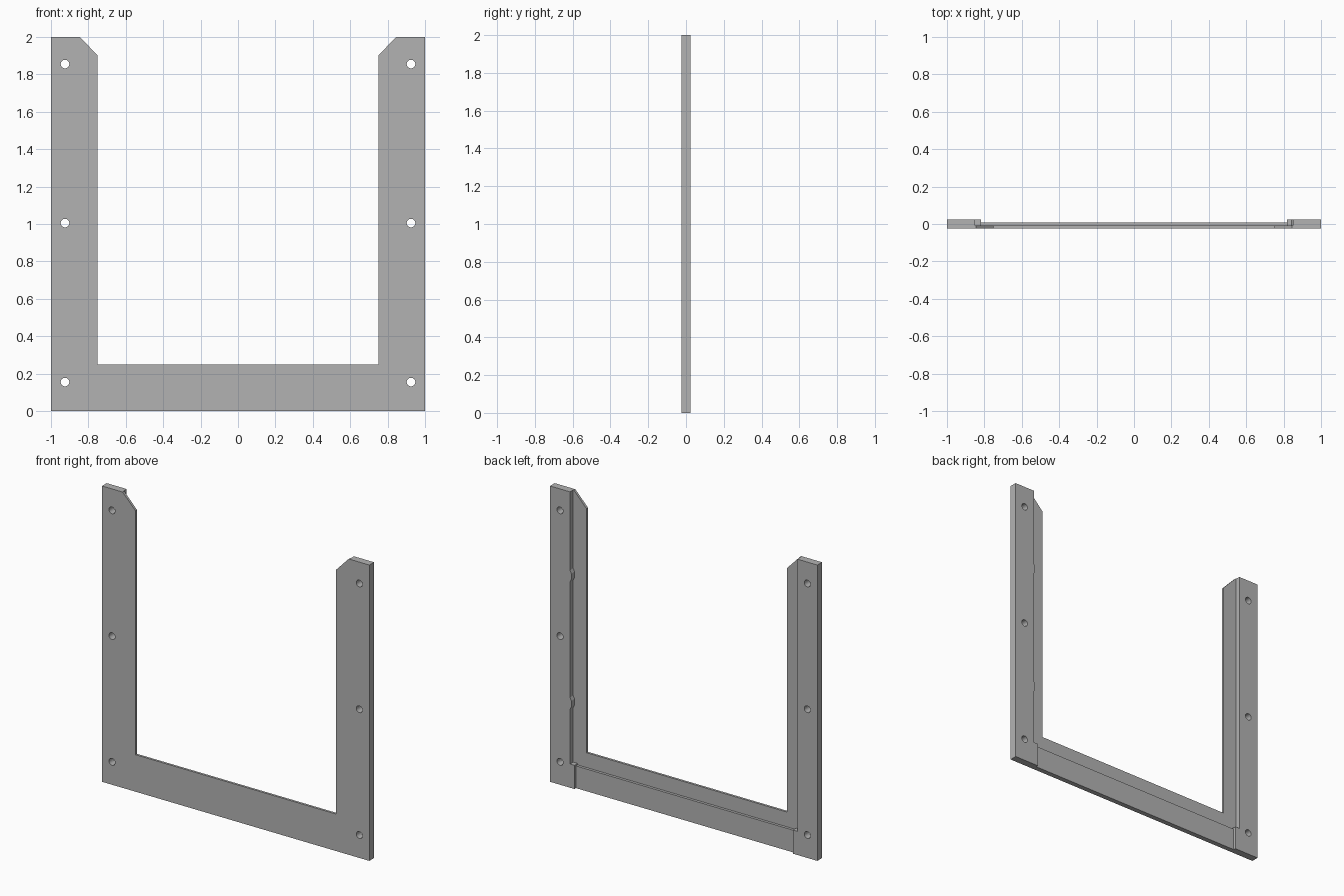
import bpy
import bmesh
import math

cube = bpy.data.objects.get("Cube")
if cube:
    bpy.data.objects.remove(cube, do_unlink=True)

FRONT, STEP, BAR_BACK, BACK = -0.025, -0.009, 0.009, 0.025
RAIL_X, FOOT_X, INNER_X = 0.85, 0.817, 0.75
BAR_Z, SILL_Z = 0.15, 0.25

grey = bpy.data.materials.new("mid_grey")
grey.use_nodes = True
colour = (0.45, 0.45, 0.45, 1)
grey.diffuse_color = colour
grey.node_tree.nodes["Principled BSDF"].inputs["Base Color"].default_value = colour


def prism(name, outline, y0, y1):
    """Extrude an x-z outline from y0 to y1."""
    bm = bmesh.new()
    face = bm.faces.new([bm.verts.new((x, y0, z)) for x, z in outline])
    top = bmesh.ops.extrude_face_region(bm, geom=[face])
    moved = [v for v in top["geom"] if isinstance(v, bmesh.types.BMVert)]
    bmesh.ops.translate(bm, verts=moved, vec=(0, y1 - y0, 0))
    bmesh.ops.recalc_face_normals(bm, faces=bm.faces)
    mesh = bpy.data.meshes.new(name)
    bm.to_mesh(mesh)
    bm.free()
    mesh.materials.append(grey)
    obj = bpy.data.objects.new(name, mesh)
    bpy.context.collection.objects.link(obj)
    return obj


def combine(target, tool, operation):
    """Apply a boolean and discard the tool."""
    mod = target.modifiers.new(operation, "BOOLEAN")
    mod.operation, mod.object, mod.solver = operation, tool, "EXACT"
    bpy.context.view_layer.objects.active = target
    bpy.ops.object.modifier_apply(modifier=mod.name)
    bpy.data.objects.remove(tool, do_unlink=True)


# U-shaped front plate with clipped inner top corners
half = [(INNER_X, SILL_Z), (INNER_X, 1.9), (RAIL_X - 0.005, 2), (1, 2), (1, 0)]
frame = prism("mounting_frame", half + [(-x, z) for x, z in reversed(half)], FRONT, STEP)

# Thick side rails with a wider foot; one has two small bumps on its inner edge
for side in (1, -1):
    outline = [(1, 0), (FOOT_X, 0), (FOOT_X, BAR_Z + 0.01), (RAIL_X, BAR_Z + 0.01)]
    if side > 0:
        for z in (0.57, 1.43):
            outline += [(RAIL_X, z - 0.04), (RAIL_X - 0.01, z - 0.02),
                        (RAIL_X - 0.01, z + 0.02), (RAIL_X, z + 0.04)]
    outline += [(RAIL_X, 2), (1, 2)]
    rail = prism("side_rail", [(side * x, z) for x, z in outline], FRONT, BACK)
    combine(frame, rail, "UNION")

# Raised bar along the bottom of the back
bar = prism("bottom_bar", [(-0.9, 0), (0.9, 0), (0.9, BAR_Z), (-0.9, BAR_Z)], FRONT, BAR_BACK)
combine(frame, bar, "UNION")

# Screw holes through the rails
for x in (-0.925, 0.925):
    for z in (0.155, 1.005, 1.855):
        ring = [i * math.tau / 32 for i in range(32)]
        hole = prism("hole", [(x + 0.023 * math.cos(a), z + 0.023 * math.sin(a)) for a in ring], -0.1, 0.1)
        combine(frame, hole, "DIFFERENCE")

# Smooth hole walls, sharp edges elsewhere
bpy.ops.object.select_all(action="DESELECT")
frame.select_set(True)
bpy.context.view_layer.objects.active = frame
bpy.ops.object.shade_smooth_by_angle(angle=math.radians(25))
